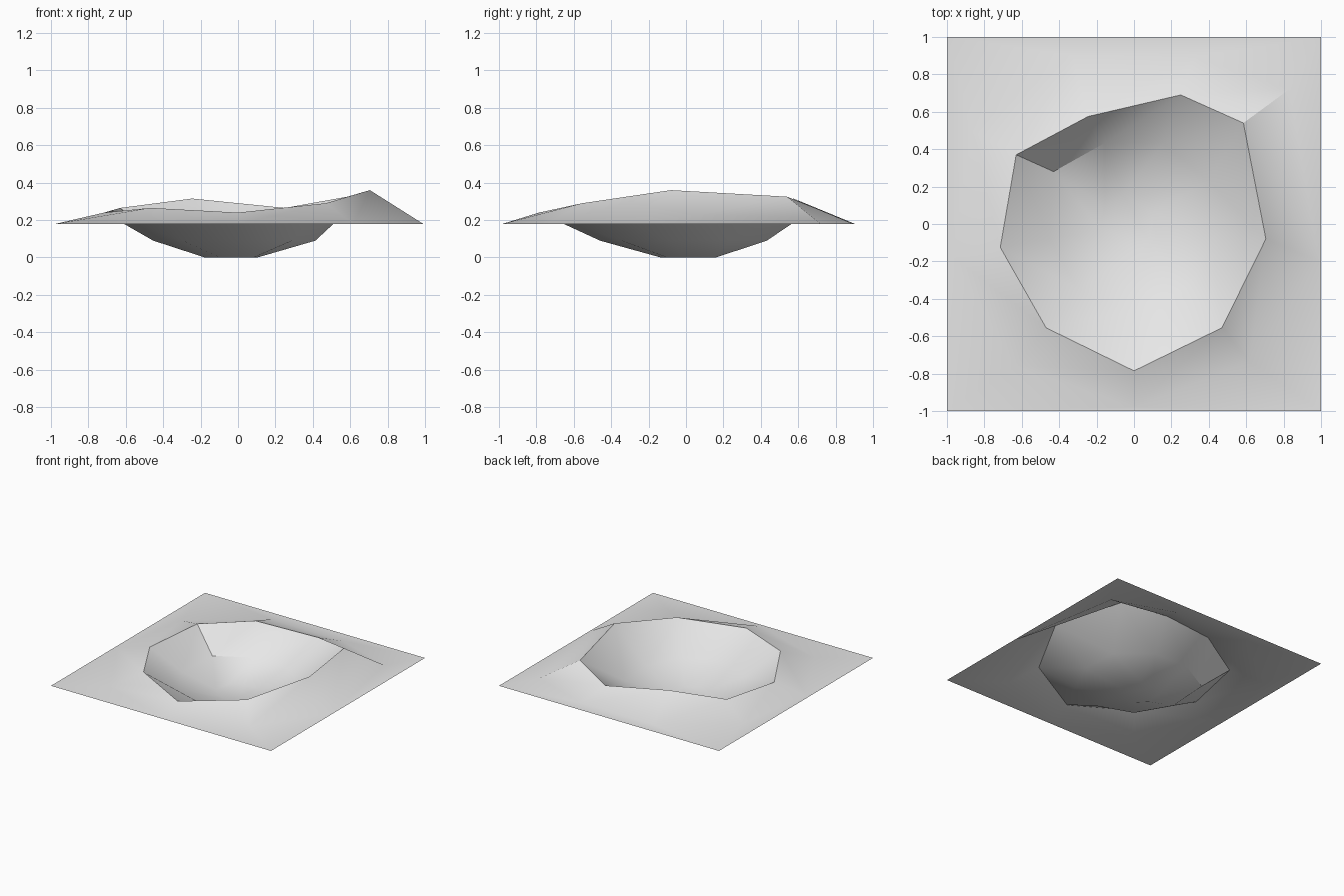
import bpy
import bmesh
from math import radians, cos, sin

default_cube = bpy.data.objects.get("Cube")
if default_cube:
    bpy.data.objects.remove(default_cube, do_unlink=True)

SIDES = 9
GROUND = 0.18

# One stone grey for the whole sheet
stone = bpy.data.materials.new("stone_grey")
stone.use_nodes = True
stone.diffuse_color = (0.8, 0.8, 0.8, 1)
stone.node_tree.nodes["Principled BSDF"].inputs["Base Color"].default_value = (0.8, 0.8, 0.8, 1)

bm = bmesh.new()


def polar_ring(radii, height):
    """Ring of vertices at even angles, starting at the front."""
    ring = []
    for i, radius in enumerate(radii):
        angle = radians(-90 + i * 360 / SIDES)
        ring.append(bm.verts.new((radius * cos(angle), radius * sin(angle), height)))
    return ring


def bridge(outer, inner):
    """Triangulated band between two rings, facing up."""
    for i in range(SIDES):
        j = (i + 1) % SIDES
        bm.faces.new((outer[i], outer[j], inner[j]))
        bm.faces.new((outer[i], inner[j], inner[i]))


# Foot of the bank, where it meets the flat ground
foot = polar_ring([0.98, 0.96, 1.0, 1.08, 0.95, 0.96, 1.0, 0.99, 0.99], GROUND)
foot[2].co.xy = (0.99, -0.2)
foot[3].co.xy = (0.83, 0.72)

# Uneven raised rim
rim_points = [
    (0, -0.785, 0.24), (0.47, -0.555, 0.29), (0.705, -0.08, 0.36),
    (0.585, 0.54, 0.325), (0.25, 0.69, 0.265), (-0.245, 0.575, 0.315),
    (-0.63, 0.37, 0.265), (-0.715, -0.125, 0.24), (-0.47, -0.555, 0.265),
]
rim = [bm.verts.new(p) for p in rim_points]

# Bowl wall and floor
wall = polar_ring([0.46, 0.45, 0.42, 0.46, 0.46, 0.46, 0.5, 0.46, 0.46], 0.09)
wall[6].co.xy = (-0.43, 0.28)
floor = polar_ring([0.135, 0.13, 0.105, 0.12, 0.17, 0.17, 0.18, 0.18, 0.15], 0)

bridge(foot, rim)
bridge(rim, wall)
bridge(wall, floor)
bm.faces.new(floor)

# Flat square ground around the foot
corners = [bm.verts.new((x, y, GROUND)) for x, y in ((-1, -1), (1, -1), (1, 1), (-1, 1))]
loop_edges = [bm.edges.new((corners[i], corners[i - 1])) for i in range(4)]
loop_edges += [bm.edges.get((foot[i], foot[i - 1])) for i in range(SIDES)]
bmesh.ops.triangle_fill(bm, edges=loop_edges, use_beauty=True, normal=(0, 0, 1))

# Smooth shading with a crisp rim and crisp steep creases
bm.normal_update()
for face in bm.faces:
    if face.normal.z < 0:
        face.normal_flip()
    face.smooth = True
bm.normal_update()
for edge in bm.edges:
    edge.smooth = edge.calc_face_angle(0) < radians(30)
for i in range(SIDES):
    bm.edges.get((rim[i], rim[i - 1])).smooth = False

mesh = bpy.data.meshes.new("crater")
bm.to_mesh(mesh)
bm.free()
mesh.materials.append(stone)
crater = bpy.data.objects.new("crater", mesh)
bpy.context.collection.objects.link(crater)
